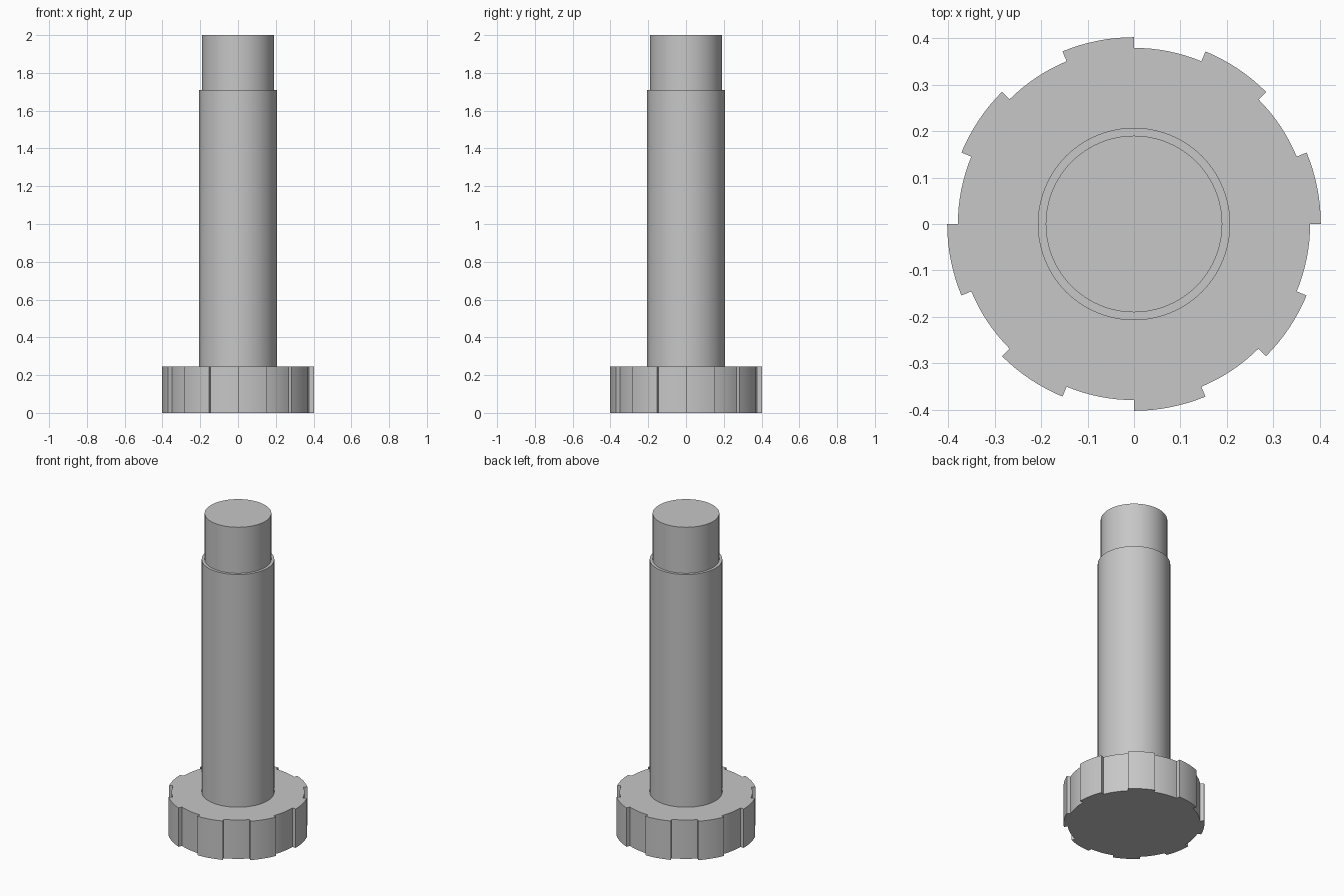
import bpy
import bmesh
from math import cos, sin, pi, radians

cube = bpy.data.objects.get("Cube")
if cube:
    bpy.data.objects.remove(cube, do_unlink=True)

# One plain grey material
grey = bpy.data.materials.new("plain_grey")
grey.use_nodes = True
colour = (0.57, 0.57, 0.57, 1)
grey.diffuse_color = colour
grey.node_tree.nodes["Principled BSDF"].inputs["Base Color"].default_value = colour


def extrude_outline(name, outline, z0, z1):
    """Turn a closed xy outline into a smooth-sided prism."""
    bm = bmesh.new()
    base = bm.faces.new([bm.verts.new((x, y, z0)) for x, y in outline])
    top = bmesh.ops.extrude_face_region(bm, geom=[base], use_keep_orig=True)["geom"]
    for v in top:
        if isinstance(v, bmesh.types.BMVert):
            v.co.z = z1
    bmesh.ops.recalc_face_normals(bm, faces=bm.faces)
    mesh = bpy.data.meshes.new(name)
    bm.to_mesh(mesh)
    bm.free()
    mesh.materials.append(grey)
    obj = bpy.data.objects.new(name, mesh)
    bpy.context.collection.objects.link(obj)
    bpy.ops.object.select_all(action="DESELECT")
    obj.select_set(True)
    bpy.context.view_layer.objects.active = obj
    bpy.ops.object.shade_smooth_by_angle(angle=radians(30))
    return obj


def arc(radius, start, sweep, steps):
    return [(radius * cos(start + sweep * i / steps),
             radius * sin(start + sweep * i / steps)) for i in range(steps + 1)]


def circle(radius, steps=96):
    return arc(radius, 0, 2 * pi, steps)[:-1]


# Grip head: eight raised arcs alternating with eight shallow recesses
TEETH = 8
half = pi / TEETH
grip = []
for t in range(TEETH):
    grip += arc(0.402, 2 * t * half, half, 8)
    grip += arc(0.379, (2 * t + 1) * half, half, 8)
extrude_outline("grip_head", grip, 0, 0.245)

# Main shaft and the narrower tip
extrude_outline("shaft", circle(0.207), 0.24, 1.71)
extrude_outline("shaft_tip", circle(0.19), 1.705, 2.0)
